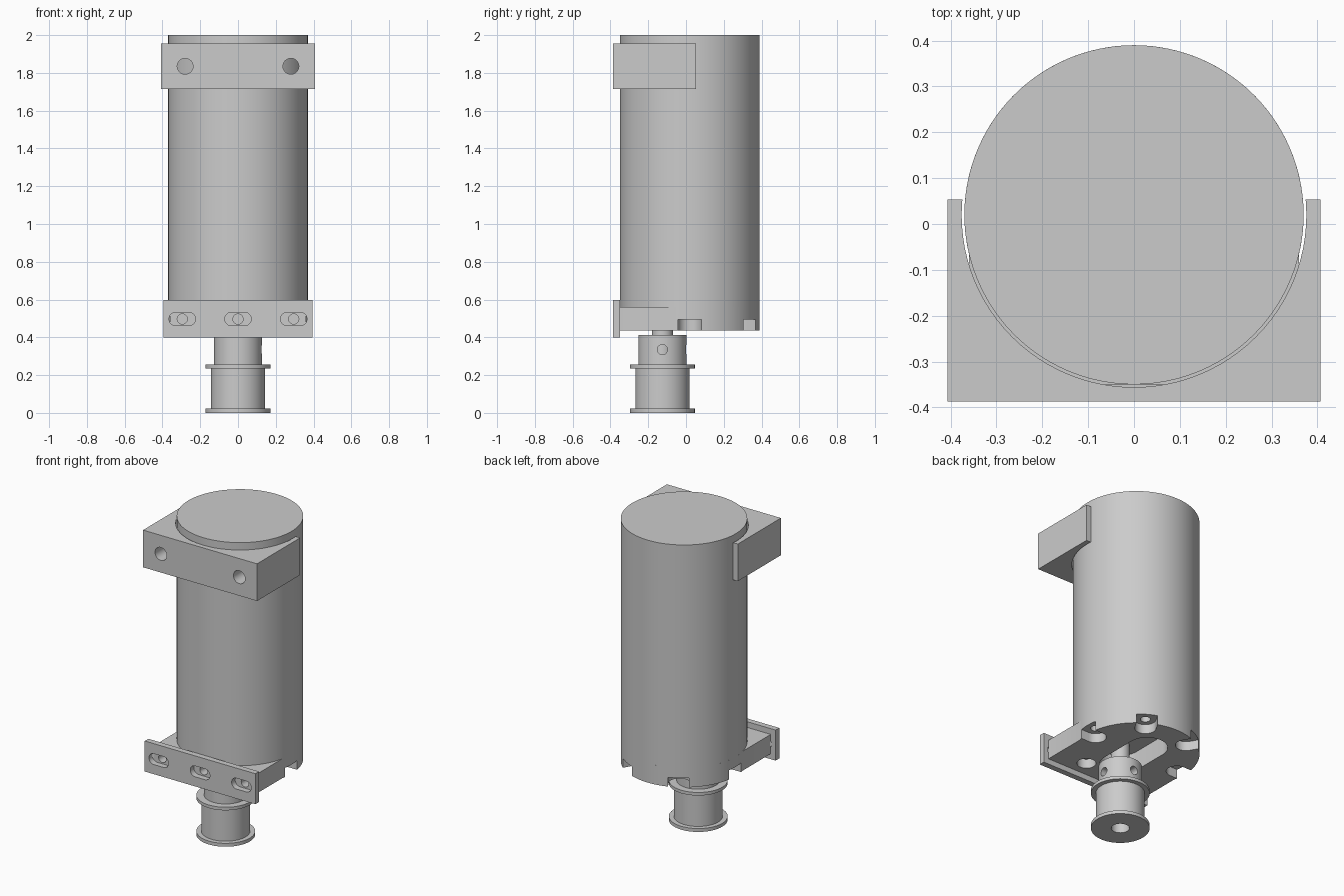
import bpy
import bmesh
from math import sin, cos, pi, radians, asin
from mathutils import Matrix, Vector

cube = bpy.data.objects.get("Cube")
if cube:
    bpy.data.objects.remove(cube, do_unlink=True)

GREY = (0.6, 0.6, 0.6, 1)
grey = bpy.data.materials.new("plain grey")
grey.use_nodes = True
grey.diffuse_color = GREY
grey.node_tree.nodes["Principled BSDF"].inputs["Base Color"].default_value = GREY

BODY_Y, BODY_R = 0.02, 0.37      # motor axis and radius
SHAFT_Y = -0.125                 # offset output axis
PLATE_Z, BODY_Z = 0.435, 0.56    # mounting plate bottom and top


def prism(name, outline, low, high, matrix=Matrix()):
    """Extrude a counter-clockwise outline from low to high, then place it."""
    bm = bmesh.new()
    base = bm.faces.new([bm.verts.new((x, y, low)) for x, y in outline])
    top = bmesh.ops.extrude_face_region(bm, geom=[base])["geom"]
    moved = [v for v in top if isinstance(v, bmesh.types.BMVert)]
    bmesh.ops.translate(bm, vec=(0, 0, high - low), verts=moved)
    bmesh.ops.recalc_face_normals(bm, faces=bm.faces)
    bm.transform(matrix)
    mesh = bpy.data.meshes.new(name)
    bm.to_mesh(mesh)
    bm.free()
    mesh.materials.append(grey)
    obj = bpy.data.objects.new(name, mesh)
    bpy.context.collection.objects.link(obj)
    return obj


def arc(cx, cy, r, start=0.0, end=2 * pi, steps=64):
    return [(cx + r * cos(start + (end - start) * i / steps),
             cy + r * sin(start + (end - start) * i / steps)) for i in range(steps + 1)]


def circle(cx, cy, r, steps=64):
    return arc(cx, cy, r, steps=steps)[:-1]


def rect(x0, x1, y0, y1):
    return [(x0, y0), (x1, y0), (x1, y1), (x0, y1)]


def slot(x0, x1, y, r):
    """Round-ended slot lying along x."""
    return arc(x1, y, r, -pi / 2, pi / 2, 20) + arc(x0, y, r, pi / 2, 1.5 * pi, 20)


def cut(obj, cutters):
    bpy.context.view_layer.objects.active = obj
    for cutter in cutters:
        mod = obj.modifiers.new("cut", "BOOLEAN")
        mod.operation = "DIFFERENCE"
        mod.solver = "EXACT"
        mod.object = cutter
        bpy.ops.object.modifier_apply(modifier=mod.name)
        bpy.data.objects.remove(cutter, do_unlink=True)


def smooth(obj):
    bpy.ops.object.select_all(action="DESELECT")
    obj.select_set(True)
    bpy.context.view_layer.objects.active = obj
    bpy.ops.object.shade_smooth_by_angle(angle=radians(30))


# Outline (x, z) drawn on the front; extrusion runs towards -y
FRONT = Matrix.Rotation(pi / 2, 4, "X")

# Motor body
body = prism("motor_body", circle(0, BODY_Y, BODY_R, 96), BODY_Z, 2.0)

# Upper clamp block cradling the body, with two bolt holes
upper = prism("upper_bracket", rect(-0.407, 0.407, -0.387, 0.053), 1.715, 1.955)
cut(upper, [prism("bore", circle(0, BODY_Y, 0.376, 96), 1.6, 2.1)])
cut(upper, [prism("bolt_hole", circle(s * 0.28, 1.835, 0.042, 32), 0.1, 0.5, FRONT)
            for s in (-1, 1)])

# Mounting plate: round at the back, square at the front
half = 0.36
edge = -asin((BODY_R ** 2 - half ** 2) ** 0.5 / BODY_R)
outline = arc(0, BODY_Y, BODY_R, edge, pi - edge, 72) + [(-half, -0.35), (half, -0.35)]
plate = prism("mounting_plate", outline, PLATE_Z, BODY_Z)
axis = Matrix.Translation((0, BODY_Y, 0))
cutters = [prism("shaft_slot", slot(SHAFT_Y, 0.12, 0, 0.12), 0.4, 0.6,
                 Matrix.Rotation(pi / 2, 4, "Z"))]
for k in range(6):
    turn = axis @ Matrix.Rotation(k * pi / 3, 4, "Z")
    # Screw pockets; those clear of the front block open through the rim
    pocket = slot(0.31, 0.45, 0, 0.0625) if k < 4 else circle(0.31, 0, 0.056, 40)
    cutters.append(prism("screw_pocket", pocket, 0.4, 0.495, turn))
    cutters.append(prism("screw_hole", circle(0.31, 0, 0.03, 24), 0.45, 0.6, turn))
for x in (-0.295, 0, 0.295):
    cutters.append(prism("tapped_hole", circle(x, 0.497, 0.027, 24), 0.25, 0.4, FRONT))
cut(plate, cutters)

# Slotted front plate
front = prism("slotted_front_plate", rect(-0.395, 0.395, 0.4, 0.597), 0.35, 0.387, FRONT)
cut(front, [prism("slot", slot(x - 0.035, x + 0.035, 0.497, 0.035), 0.3, 0.45, FRONT)
            for x in (-0.295, 0, 0.295)])

# Output shaft
shaft = prism("output_shaft", circle(0, SHAFT_Y, 0.055, 48), 0.2, BODY_Z)

# Pulley turned from a stepped profile of (radius, height)
profile = [(0.053, 0), (0.172, 0), (0.172, 0.022), (0.143, 0.022), (0.143, 0.235),
           (0.172, 0.235), (0.172, 0.255), (0.127, 0.255), (0.127, 0.413), (0.053, 0.413)]
bm = bmesh.new()
verts = [bm.verts.new((r, 0, z)) for r, z in profile]
edges = [bm.edges.new((verts[i - 1], verts[i])) for i in range(len(verts))]
bmesh.ops.spin(bm, geom=verts + edges, cent=(0, 0, 0), axis=(0, 0, 1),
               angle=2 * pi, steps=64, use_merge=True)
bmesh.ops.remove_doubles(bm, verts=bm.verts, dist=0.0001)
bmesh.ops.recalc_face_normals(bm, faces=bm.faces)
bm.transform(Matrix.Translation(Vector((0, SHAFT_Y, 0))))
mesh = bpy.data.meshes.new("pulley")
bm.to_mesh(mesh)
bm.free()
mesh.materials.append(grey)
pulley = bpy.data.objects.new("pulley", mesh)
bpy.context.collection.objects.link(pulley)

# Set-screw holes in the pulley hub, a quarter turn apart
hub = Matrix.Translation((0, SHAFT_Y, 0.335))
cut(pulley, [prism("set_screw_hole", circle(0, 0, 0.027, 24), 0.04, 0.2,
                   hub @ Matrix.Rotation(a, 4, "Z") @ Matrix.Rotation(pi / 2, 4, "Y"))
             for a in (0, pi / 2)])

for obj in (body, upper, plate, front, shaft, pulley):
    smooth(obj)
